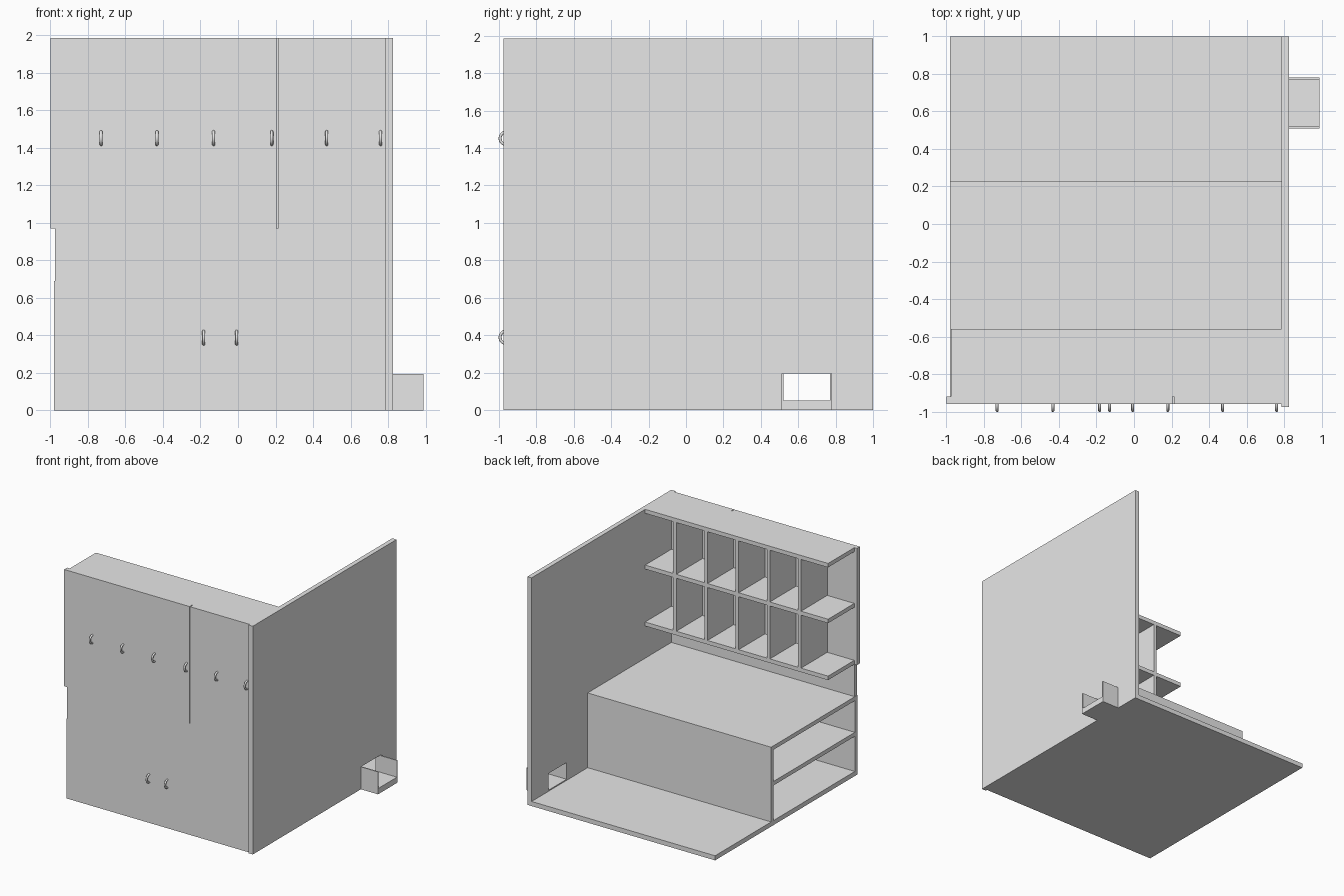
import bpy, bmesh, math
from mathutils import Vector

if "Cube" in bpy.data.objects:
    bpy.data.objects.remove(bpy.data.objects["Cube"])

grey = bpy.data.materials.new("plain_grey")
grey.diffuse_color = (0.8, 0.8, 0.8, 1)
grey.use_nodes = True
grey.node_tree.nodes["Principled BSDF"].inputs["Base Color"].default_value = grey.diffuse_color


def finish(name, bm):
    bmesh.ops.recalc_face_normals(bm, faces=bm.faces[:])
    me = bpy.data.meshes.new(name)
    bm.to_mesh(me)
    bm.free()
    me.materials.append(grey)
    ob = bpy.data.objects.new(name, me)
    bpy.context.collection.objects.link(ob)
    return ob


def box(name, x, y, z):
    bm = bmesh.new()
    bmesh.ops.create_cube(bm, size=1)
    for v in bm.verts:
        v.co = [(r[0] + r[1]) / 2 + c * (r[1] - r[0]) for r, c in zip((x, y, z), v.co)]
    return finish(name, bm)


def extrude_x(name, profile, x0, x1):
    """Extrude a (y, z) outline along x."""
    bm = bmesh.new()
    face = bm.faces.new([bm.verts.new((x0, y, z)) for y, z in profile])
    new = bmesh.ops.extrude_face_region(bm, geom=[face])
    moved = [g for g in new["geom"] if isinstance(g, bmesh.types.BMVert)]
    bmesh.ops.translate(bm, verts=moved, vec=(x1 - x0, 0, 0))
    return finish(name, bm)


def handle(name, x, z, major=0.034, minor=0.008, steps=16, sides=12):
    """Half-ring pull bowing out from the door face."""
    bm = bmesh.new()
    rings = []
    for i in range(steps + 1):
        a = -math.pi / 2 + math.pi * i / steps
        out = Vector((0, -math.cos(a), math.sin(a)))
        centre = Vector((x, FRONT, z)) + out * major
        rings.append([bm.verts.new(centre + out * (minor * math.cos(t)) + Vector((minor * math.sin(t), 0, 0)))
                      for t in (2 * math.pi * k / sides for k in range(sides))])
    for a, b in zip(rings, rings[1:]):
        for k in range(sides):
            n = (k + 1) % sides
            f = bm.faces.new((a[k], a[n], b[n], b[k]))
            f.smooth = True
    bm.faces.new(rings[0])
    bm.faces.new(rings[-1])
    return finish(name, bm)


FRONT, INNER = -0.96, -0.92          # door faces, front and back
LEFT, RIGHT = -0.975, 0.785          # carcass ends
TOP, UP_Z, LOW_Z, T = 1.985, 0.97, 0.69, 0.035

# Floor slab
box("floor", (-0.98, RIGHT), (FRONT, 1.0), (0, 0.04))

# Side wall with a notch for the channel
extrude_x("side_wall", [(-0.975, 0), (0.51, 0), (0.51, 0.195), (0.78, 0.195), (0.78, 0),
                        (1.0, 0), (1.0, TOP), (-0.975, TOP)], RIGHT, 0.825)

# Open channel through the wall: base and two thin sides
extrude_x("channel", [(0.51, 0), (0.78, 0), (0.78, 0.195), (0.77, 0.195),
                      (0.77, 0.05), (0.52, 0.05), (0.52, 0.195), (0.51, 0.195)], RIGHT, 0.99)

# Low cabinet, open at the left end
box("cabinet_top", (-0.98, RIGHT), (INNER, 0.23), (LOW_Z - T, LOW_Z))
box("cabinet_back", (-0.98, RIGHT), (0.198, 0.23), (0.04, LOW_Z - T))
box("cabinet_shelf", (-0.98, RIGHT), (INNER, 0.198), (0.345, 0.38))
for i, (a, b) in enumerate([(-0.98, -0.095), (-0.095, RIGHT)]):
    box(f"lower_door_{i}", (a, b), (FRONT, INNER), (0.04, LOW_Z))

# Panel between low and high doors
box("middle_panel", (LEFT, RIGHT), (FRONT, INNER), (LOW_Z, UP_Z))

# High shelves
for i, z in enumerate((UP_Z, 1.465, TOP - T)):
    box(f"high_shelf_{i}", (LEFT, RIGHT), (INNER, -0.56), (z, z + T))

# Upright dividers in both rows
for row, (z0, z1) in enumerate([(UP_Z + T, 1.465), (1.465 + T, TOP - T)]):
    for i, x in enumerate((-0.70, -0.40, -0.10, 0.20, 0.50)):
        box(f"divider_{row}_{i}", (x - 0.015, x + 0.015), (INNER, -0.56), (z0, z1))

# Six high doors, with one narrow gap
spans = [(-1.0, -0.70), (-0.70, -0.40), (-0.40, -0.10), (-0.10, 0.206), (0.212, 0.50), (0.50, RIGHT)]
for i, (a, b) in enumerate(spans):
    box(f"upper_door_{i}", (a, b), (FRONT, INNER), (UP_Z, TOP))

# Door handles
for i, x in enumerate((-0.73, -0.432, -0.13, 0.18, 0.473, 0.76)):
    handle(f"upper_handle_{i}", x, 1.452)
for i, x in enumerate((-0.183, -0.007)):
    handle(f"lower_handle_{i}", x, 0.388)
